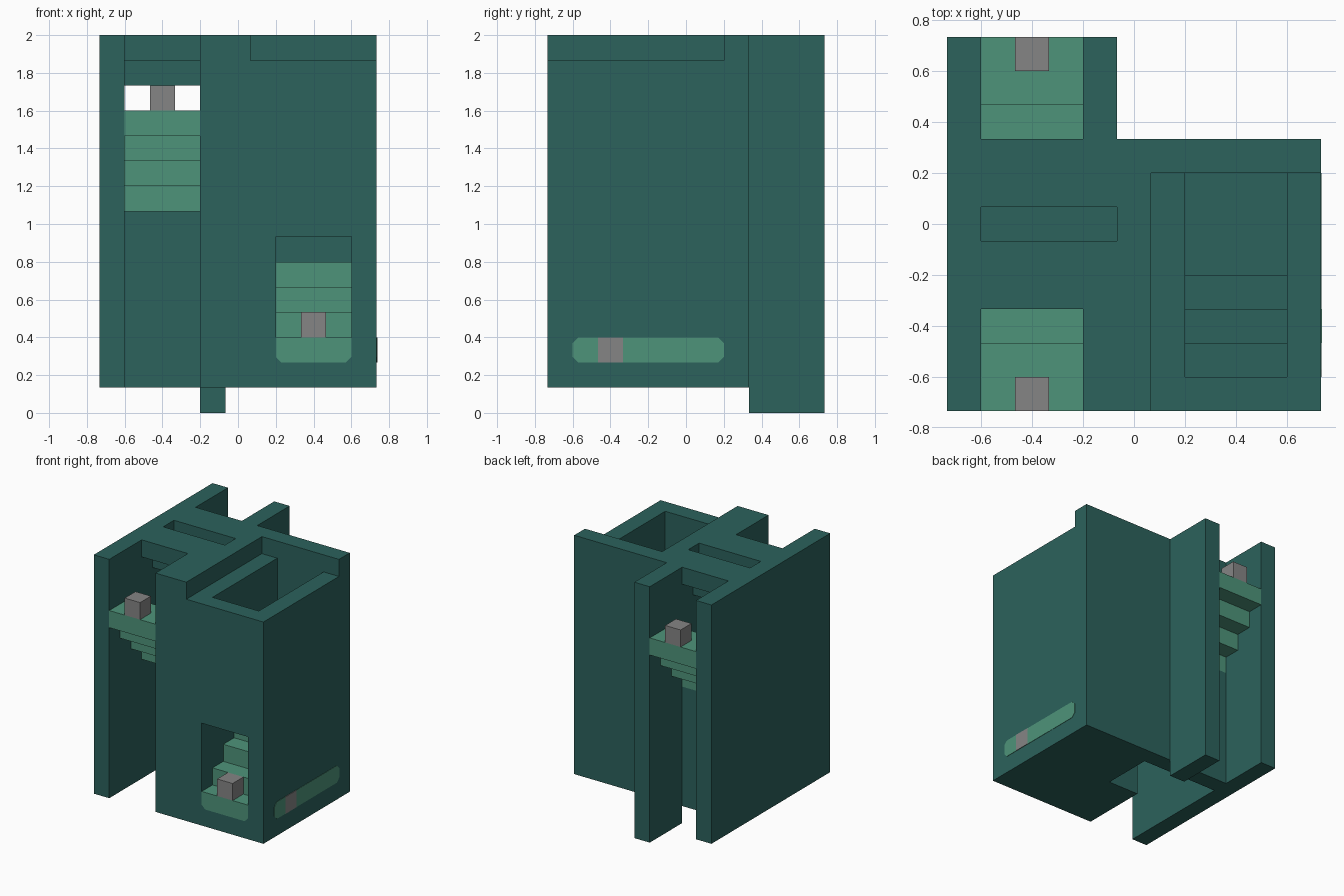
import bpy
import bmesh
from mathutils import Vector

cube = bpy.data.objects.get("Cube")
if cube:
    bpy.data.objects.remove(cube, do_unlink=True)

U = 2 / 15                        # one module of the design grid
ORIGIN = Vector((5.5, 5.5, 0))    # grid point at the model centre


def material(name, r, g, b):
    mat = bpy.data.materials.new(name)
    mat.use_nodes = True
    mat.diffuse_color = (r, g, b, 1)
    mat.node_tree.nodes["Principled BSDF"].inputs["Base Color"].default_value = (r, g, b, 1)
    return mat


TEAL = material("dark teal", 0.025, 0.122, 0.107)
GREEN = material("soft green", 0.076, 0.296, 0.195)
GREY = material("mid grey", 0.235, 0.235, 0.235)


def finish(name, bm, mat):
    bmesh.ops.recalc_face_normals(bm, faces=bm.faces)
    for v in bm.verts:
        v.co = (v.co - ORIGIN) * U
    mesh = bpy.data.meshes.new(name)
    bm.to_mesh(mesh)
    bm.free()
    mesh.materials.append(mat)
    obj = bpy.data.objects.new(name, mesh)
    bpy.context.collection.objects.link(obj)
    return obj


def prism(name, profile, place, lo, hi, mat):
    """Extrude a 2D profile; place(a, b, d) maps it into grid space."""
    bm = bmesh.new()
    face = bm.faces.new([bm.verts.new(place(a, b, lo)) for a, b in profile])
    ext = bmesh.ops.extrude_face_region(bm, geom=[face])
    shift = Vector(place(0, 0, hi)) - Vector(place(0, 0, lo))
    bmesh.ops.translate(bm, vec=shift,
                        verts=[e for e in ext["geom"] if isinstance(e, bmesh.types.BMVert)])
    return finish(name, bm, mat)


def box(name, x, y, z, mat=TEAL):
    rect = [(x[0], y[0]), (x[1], y[0]), (x[1], y[1]), (x[0], y[1])]
    return prism(name, rect, lambda a, b, d: (a, b, d), z[0], z[1], mat)


def chamfered(a0, a1, b0, b1, c=0.22, top=True):
    t = c if top else 0
    pts = [(a0 + c, b0), (a1 - c, b0), (a1, b0 + c), (a1, b1 - t)]
    pts += [(a1 - t, b1), (a0 + t, b1)] if top else [(a1, b1), (a0, b1)]
    return pts + ([(a0, b1 - t)] if top else []) + [(a0, b0 + c)]


def along_y(a, b, d):
    return (a, d, b)


def along_x(a, b, d):
    return (d, a, b)


def carve(obj, *cutters):
    bpy.context.view_layer.objects.active = obj
    for cutter in cutters:
        cutter.hide_render = True
        mod = obj.modifiers.new("cut", 'BOOLEAN')
        mod.operation = 'DIFFERENCE'
        mod.solver = 'EXACT'
        mod.object = cutter
        bpy.ops.object.modifier_apply(modifier=mod.name)
        bpy.data.objects.remove(cutter, do_unlink=True)


# Main tower with top tray, drop shaft, front outlet, coin slot and lower alcove
tower = box("main_tower", (4, 11), (0, 8), (1, 15))
carve(tower,
      box("tray_cutter", (6, 12), (-1, 7), (14, 16)),
      box("shaft_cutter", (7, 10), (1, 7), (6, 14.5)),
      prism("outlet_cutter", chamfered(7, 10, 2, 7, top=False), along_y, -1, 4, TEAL),
      box("alcove_cutter", (3, 6), (4, 7), (0, 8)),
      box("slot_cutter", (3, 5), (5, 6), (14, 16)))

# Outer wall, rear pillar and the pieces joining wall to tower
box("outer_wall", (0, 1), (0, 11), (1, 15))
box("rear_pillar", (4, 5), (8, 11), (0, 15))
box("back_wall", (1, 4), (7, 8), (1, 8))
bridge = box("top_bridge", (1, 4), (3, 8), (14, 15))
carve(bridge, box("slot_cutter", (0.999, 5), (5, 6), (13, 16)))
box("bridge_underside", (1, 4), (4, 7), (13, 14))

# Deflector steps inside the shaft
for i in range(3):
    box(f"shaft_step_{i + 1}", (7, 10), (1 + i, 2 + i), (7, 10 - i))

# Double staircase between wall and tower, mirrored front to back
for side in ("front", "back"):
    def span(lo, hi):
        return (lo, hi) if side == "front" else (11 - hi, 11 - lo)
    for i in range(3):
        box(f"{side}_stair_{i + 1}", (1, 4), span(i, i + 2), (11 - i, 12 - i), GREEN)
    box(f"{side}_stair_knob", (2, 3), span(0, 1), (12, 13), GREY)
box("stair_base", (1, 4), (3, 8), (8, 9), GREEN)

# Outlet staircase with its knob
prism("outlet_sill", chamfered(7, 10, 2, 3, top=False), along_y, 0, 4, GREEN)
for i in range(1, 4):
    box(f"outlet_step_{i}", (7, 10), (i, 4), (2 + i, 3 + i), GREEN)
box("outlet_knob", (8, 9), (0, 1), (3, 4), GREY)

# Side band with its grey marker
prism("side_band", chamfered(1, 7, 2, 3), along_x, 10.98, 11.02, GREEN)
box("side_marker", (10.98, 11.035), (2, 3), (2, 3), GREY)
